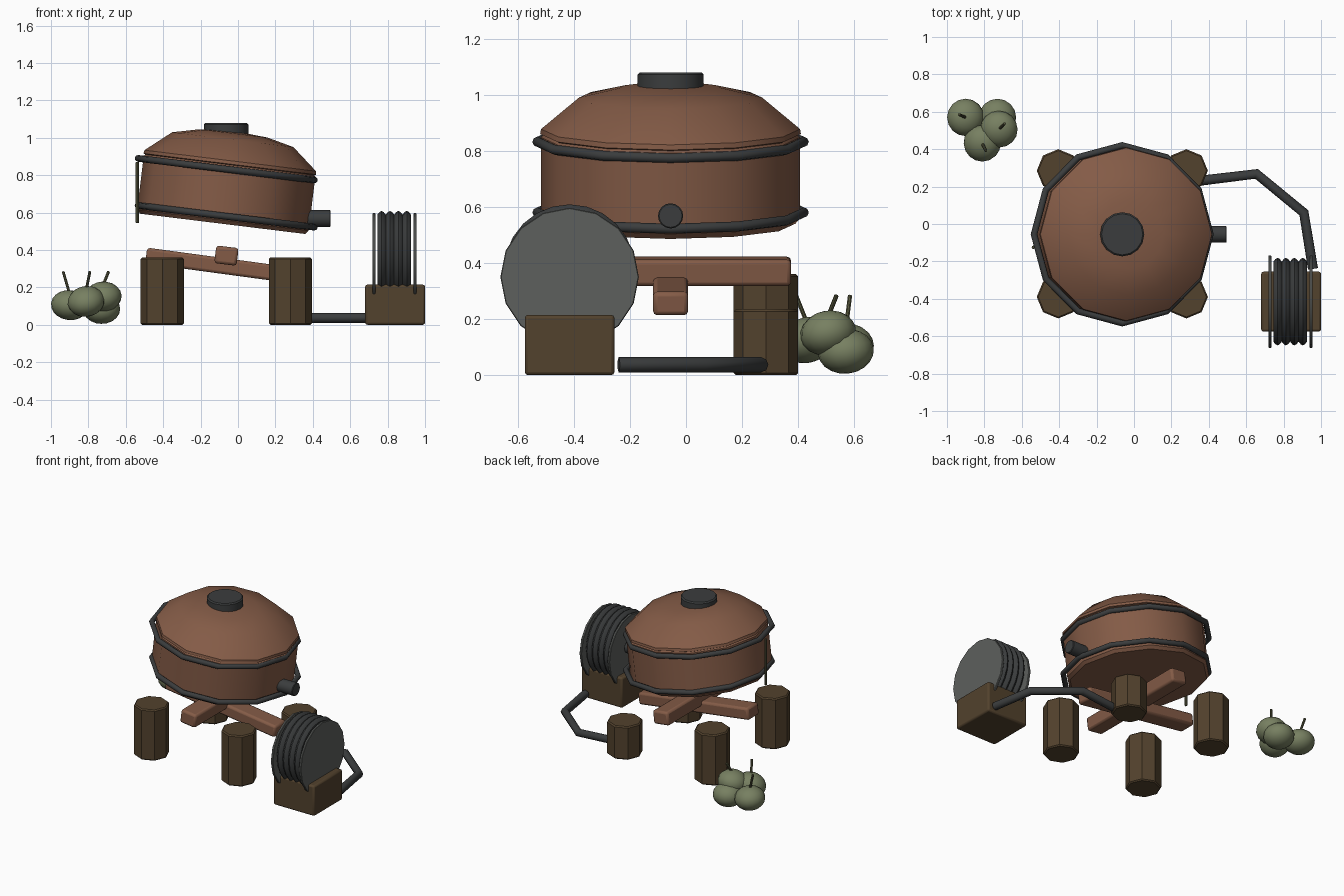
import bpy, bmesh, math
from mathutils import Vector, Matrix

if "Cube" in bpy.data.objects:
    bpy.data.objects.remove(bpy.data.objects["Cube"], do_unlink=True)


def material(name, rgb):
    m = bpy.data.materials.new(name)
    m.use_nodes = True
    m.diffuse_color = (*rgb, 1)
    m.node_tree.nodes["Principled BSDF"].inputs["Base Color"].default_value = (*rgb, 1)
    return m


COPPER = material("copper brown", (0.23, 0.105, 0.062))
IRON = material("dark iron", (0.043, 0.046, 0.047))
WOOD = material("dark wood", (0.085, 0.054, 0.026))
STEEL = material("grey steel", (0.11, 0.116, 0.11))
FRUIT = material("olive green", (0.185, 0.215, 0.12))
STEM = material("stem green", (0.1, 0.1, 0.05))
TILT = math.radians(7)


def finish(bm, name, mat, loc=(0, 0, 0), rot=(0, 0, 0), bevel=0, angle=35):
    """Turn a bmesh into a shaded object, with an optional bevel."""
    bmesh.ops.recalc_face_normals(bm, faces=bm.faces)
    me = bpy.data.meshes.new(name)
    bm.to_mesh(me)
    bm.free()
    me.materials.append(mat)
    ob = bpy.data.objects.new(name, me)
    bpy.context.collection.objects.link(ob)
    ob.location, ob.rotation_euler = loc, rot
    if bevel:
        mod = ob.modifiers.new("bevel", "BEVEL")
        mod.width, mod.segments = bevel, 2
    bpy.ops.object.select_all(action="DESELECT")
    ob.select_set(True)
    bpy.context.view_layer.objects.active = ob
    bpy.ops.object.shade_smooth_by_angle(angle=math.radians(angle))
    return ob


def lathe(name, profile, sides, mat, **kw):
    """Spin (radius, height) points round local z; closed at both ends."""
    bm = bmesh.new()
    rings = []
    for r, h in profile:
        if r == 0:
            rings.append([bm.verts.new((0, 0, h))] * sides)
        else:
            rings.append([bm.verts.new((r * math.cos(a), r * math.sin(a), h))
                          for a in (math.tau * i / sides for i in range(sides))])
    for a, b in zip(rings, rings[1:]):
        for i in range(sides):
            j = (i + 1) % sides
            bm.faces.new(list(dict.fromkeys((a[i], a[j], b[j], b[i]))))
    for ring in (rings[0], rings[-1]):
        if ring[0] is not ring[1]:
            bm.faces.new(ring)
    return finish(bm, name, mat, **kw)


def box(name, size, mat, **kw):
    bm = bmesh.new()
    bmesh.ops.create_cube(bm, size=1, matrix=Matrix.Diagonal((*size, 1)))
    return finish(bm, name, mat, **kw)


def cylinder(name, r, length, sides, mat, b=0.008, **kw):
    h = length / 2
    return lathe(name, [(r - b, -h), (r, -h + b), (r, h - b), (r - b, h)], sides, mat, **kw)


def rod(name, start, end, r, mat):
    d = Vector(end) - Vector(start)
    mid = (Vector(start) + Vector(end)) / 2
    return cylinder(name, r, d.length, 8, mat, b=0.002, loc=mid,
                    rot=d.to_track_quat("Z", "Y").to_euler())


def hoop(name, major, minor, sides, loc):
    """Ring with a round section."""
    bm = bmesh.new()
    n = 8
    v = [[bm.verts.new(((major + minor * math.cos(t)) * math.cos(a),
                        (major + minor * math.cos(t)) * math.sin(a), minor * math.sin(t)))
          for t in (math.tau * k / n for k in range(n))]
         for a in (math.tau * i / sides for i in range(sides))]
    for i in range(sides):
        for k in range(n):
            p, q, l = v[i], v[(i + 1) % sides], (k + 1) % n
            bm.faces.new((p[k], q[k], q[l], p[l]))
    return finish(bm, name, IRON, loc=loc, rot=(0, TILT, 0), angle=50)


# Tilted tank and its domed lid
base = (-0.083, -0.055, 0.54)
lathe("tank_body", [(0.445, 0), (0.462, 0.02), (0.462, 0.31), (0.45, 0.325)],
      12, COPPER, loc=base, rot=(0, TILT, 0))
dome = [(0.462 * math.cos(a), 0.34 + 0.16 * math.sin(a))
        for a in (0, math.pi / 4, math.pi / 2.7)]
lathe("tank_lid", [(0.45, 0.315), (0.465, 0.322)] + dome + [(0, 0.5)],
      12, COPPER, loc=base, rot=(0, TILT, 0))
for name, z in (("upper_hoop", 0.832), ("lower_hoop", 0.58)):
    hoop(name, 0.475, 0.018, 12, (-0.063, -0.055, z))
cylinder("lid_cap", 0.118, 0.08, 16, IRON, loc=(-0.063, -0.055, 1.04))
cylinder("tank_spout", 0.045, 0.13, 16, IRON, b=0.004,
         loc=(0.43, -0.055, 0.568), rot=(0, math.pi / 2, 0))
rod("side_gauge", (-0.538, -0.125, 0.545), (-0.538, -0.125, 0.87), 0.009, STEM)

# Crossed beams under the tank
box("long_beam", (0.87, 0.125, 0.085), COPPER, loc=(-0.06, -0.055, 0.312),
    rot=(0, TILT * 1.1, 0), bevel=0.015)
box("cross_beam", (0.12, 0.85, 0.095), COPPER, loc=(-0.062, -0.05, 0.37),
    rot=(0, TILT, 0), bevel=0.015)

# Log stumps, one of them shorter
for name, x, y, h in (("front_right_log", -0.405, -0.39, 0.36),
                      ("front_left_log", 0.28, -0.39, 0.36),
                      ("back_right_log", -0.405, 0.285, 0.36),
                      ("back_left_log", 0.28, 0.285, 0.235)):
    cylinder(name, 0.115, h, 8, WOOD, loc=(x, y, h / 2))

# Hose reel
box("reel_base", (0.32, 0.32, 0.215), WOOD, loc=(0.84, -0.415, 0.1075), bevel=0.012)
for name, x in (("reel_disc_right", 0.727), ("reel_disc_left", 0.947)):
    cylinder(name, 0.247, 0.016, 16, STEEL, b=0.003,
             loc=(x, -0.415, 0.35), rot=(0, math.pi / 2, 0))
coils, width = 4, 0.18
profile = [(0.214 + 0.02 * math.sin(math.pi * (i % 4) / 4), width * (i / (4 * coils) - 0.5))
           for i in range(4 * coils + 1)]
lathe("coiled_hose", profile, 24, IRON, loc=(0.835, -0.415, 0.375), rot=(0, math.pi / 2, 0))

# Hose along the ground
curve = bpy.data.curves.new("ground_hose", "CURVE")
curve.dimensions = "3D"
curve.bevel_depth, curve.bevel_resolution, curve.use_fill_caps = 0.027, 2, True
path = [(0.3, 0.225), (0.655, 0.268), (0.908, 0.06), (0.957, -0.24)]
spline = curve.splines.new("POLY")
spline.points.add(len(path) - 1)
for p, (x, y) in zip(spline.points, path):
    p.co = (x, y, 0.037, 1)
curve.materials.append(IRON)
hose = bpy.data.objects.new("ground_hose", curve)
bpy.context.collection.objects.link(hose)

# Pile of fruit with stems
for i, (c, lean) in enumerate((((-0.9, 0.57, 0.105), (-0.035, 0.015)),
                               ((-0.73, 0.57, 0.085), None),
                               ((-0.722, 0.507, 0.15), (0.03, 0.03)),
                               ((-0.812, 0.432, 0.125), (0.02, -0.04)))):
    bm = bmesh.new()
    bmesh.ops.create_uvsphere(bm, u_segments=16, v_segments=10, radius=0.1,
                              matrix=Matrix.Diagonal((1, 1, 0.8, 1)))
    finish(bm, f"fruit_{i + 1}", FRUIT, loc=c, rot=(0.1 * i, 0.12 - 0.1 * i, 0))
    if lean:
        foot = Vector((c[0], c[1], c[2] + 0.06))
        tip = Vector((c[0] + lean[0], c[1] + lean[1], 0.285))
        rod(f"stem_{i + 1}", foot, tip, 0.008, STEM)
